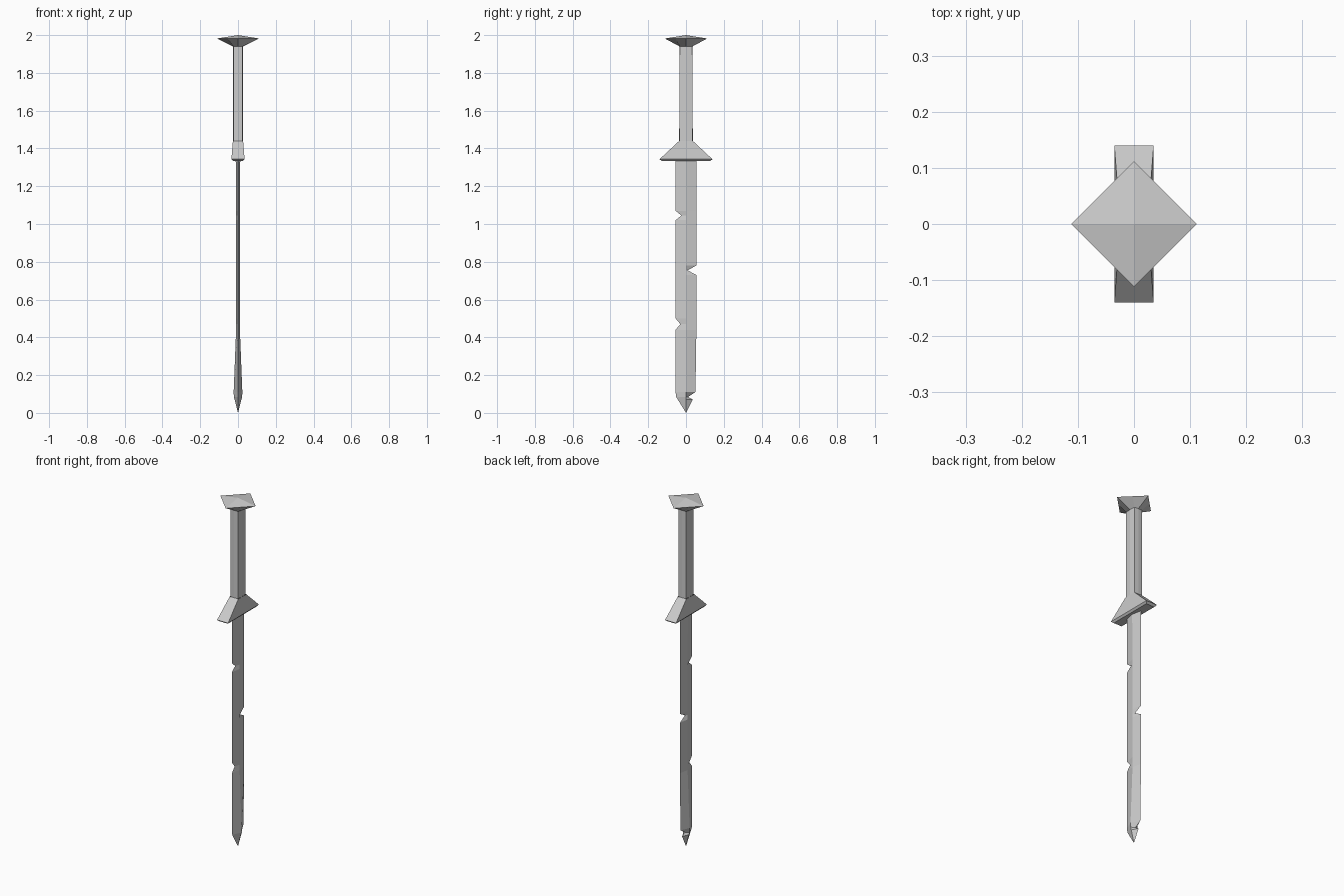
import bpy, bmesh

if "Cube" in bpy.data.objects:
    bpy.data.objects.remove(bpy.data.objects["Cube"])


def loft(name, rings, cap_start=False, cap_end=False):
    """Bridge a stack of equal-length rings into one object."""
    bm = bmesh.new()
    loops = [[bm.verts.new(p) for p in ring] for ring in rings]
    n = len(loops[0])
    for a, b in zip(loops, loops[1:]):
        for i in range(n):
            j = (i + 1) % n
            bm.faces.new((a[i], a[j], b[j], b[i]))
    for ring, wanted in ((loops[0], cap_start), (loops[-1], cap_end)):
        if wanted:
            bm.faces.new(ring)
    bmesh.ops.remove_doubles(bm, verts=bm.verts, dist=1e-5)
    bmesh.ops.dissolve_degenerate(bm, edges=bm.edges, dist=1e-5)
    bmesh.ops.recalc_face_normals(bm, faces=bm.faces)
    mesh = bpy.data.meshes.new(name)
    bm.to_mesh(mesh)
    bm.free()
    obj = bpy.data.objects.new(name, mesh)
    bpy.context.collection.objects.link(obj)
    return obj


def box_ring(z, cx, cy, mx=None, my=None):
    """Rectangle with corners (cx, cy) and mid-side points at mx, my."""
    mx = cx if mx is None else mx
    my = cy if my is None else my
    return [(mx, 0, z), (cx, cy, z), (0, my, z), (-cx, cy, z),
            (-mx, 0, z), (-cx, -cy, z), (0, -my, z), (cx, -cy, z)]


def blade_ring(z, back, front, t):
    """Diamond section with cutting edges at y = back and y = front."""
    return [(t, 0, z), (0, front, z), (-t, 0, z), (0, back, z)]


# Blade: (z, left edge, right edge, half thickness), chips in both edges
W = 0.055
stations = [
    (0.00, 0, 0, 0), (0.07, -0.043, 0.036, 0.018),
    (0.085, -0.052, 0.012, 0.022), (0.11, -W, 0.05, 0.023),
    (0.44, -W, W, 0.010), (0.47, -0.03, W, 0.010), (0.50, -W, W, 0.010),
    (0.73, -W, W, 0.010), (0.755, -W, 0.008, 0.010), (0.78, -W, W, 0.010),
    (1.02, -W, W, 0.010), (1.045, -0.025, W, 0.010), (1.07, -W, W, 0.010),
    (1.34, -W, W, 0.012),
]
loft("blade", [blade_ring(*s) for s in stations])

# Guard: wedge flaring downward from the grip
loft("guard", [box_ring(1.333, 0.026, 0.128), box_ring(1.343, 0.035, 0.14),
               box_ring(1.44, 0.027, 0.036)], cap_start=True)

# Grip: slim shaft with a faint ridge along each side
loft("grip", [box_ring(1.44, 0.024, 0.034, 0.027, 0.036),
              box_ring(1.94, 0.024, 0.033, 0.026, 0.034)])

# Pommel: diamond plate with a shallow pyramid on top
loft("pommel", [box_ring(1.94, 0.024, 0.033, 0.026, 0.034),
                box_ring(1.982, 0.056, 0.056, 0.112, 0.112),
                box_ring(2.0, 0, 0)])
